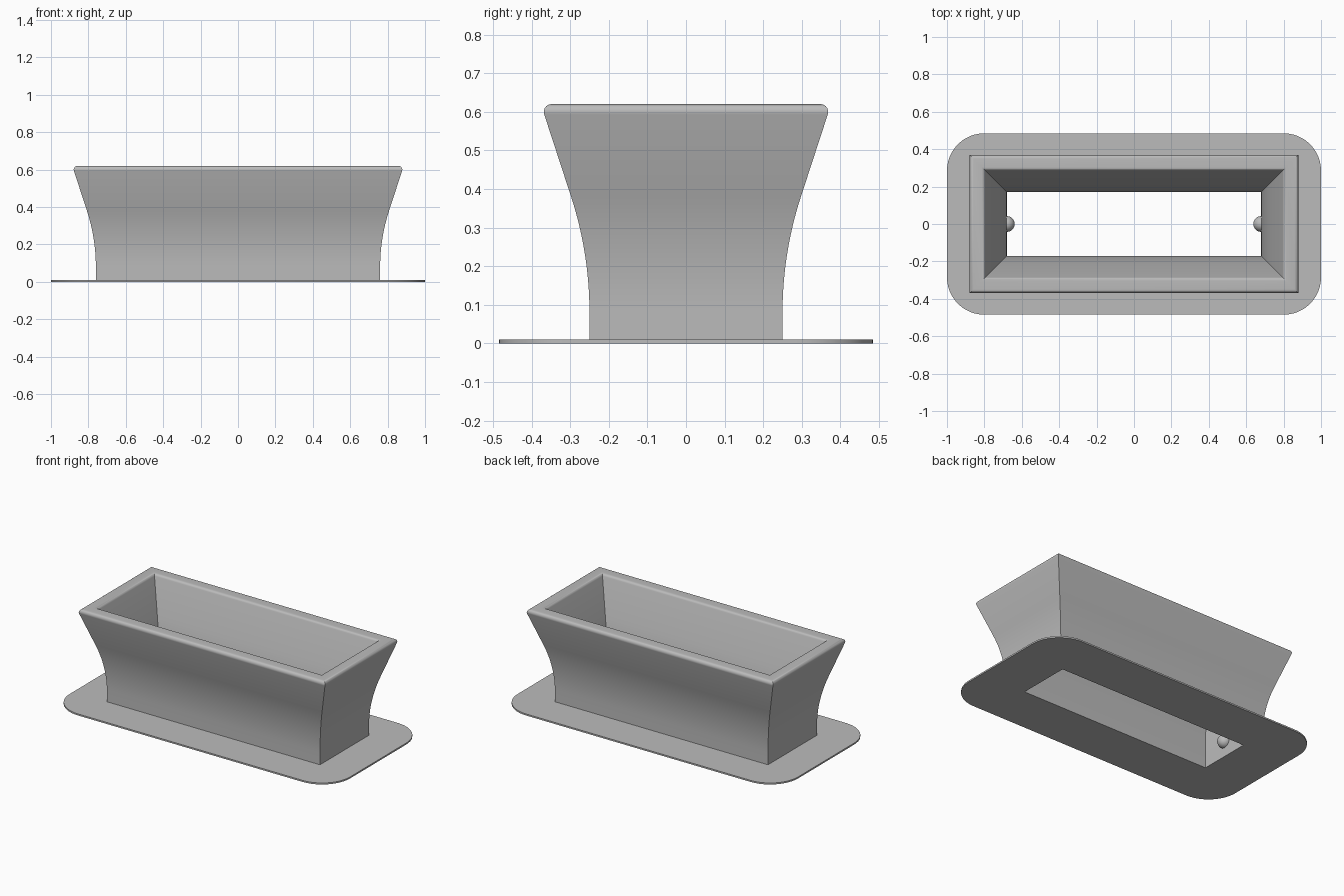
import bpy, bmesh
from math import sin, cos, radians, tan, pi

cube = bpy.data.objects.get("Cube")
if cube:
    bpy.data.objects.remove(cube)

grey = bpy.data.materials.new("plain grey")
grey.use_nodes = True
grey.diffuse_color = (0.5, 0.5, 0.5, 1)
grey.node_tree.nodes["Principled BSDF"].inputs["Base Color"].default_value = (0.5, 0.5, 0.5, 1)

HALF_X, HALF_Y, WALL, PLATE = 0.76, 0.25, 0.08, 0.01
FLARE = radians(18)


def finish(name, bm):
    bmesh.ops.recalc_face_normals(bm, faces=bm.faces)
    mesh = bpy.data.meshes.new(name)
    bm.to_mesh(mesh)
    bm.free()
    mesh.materials.append(grey)
    obj = bpy.data.objects.new(name, mesh)
    bpy.context.collection.objects.link(obj)
    bpy.ops.object.select_all(action="DESELECT")
    obj.select_set(True)
    bpy.context.view_layer.objects.active = obj
    bpy.ops.object.shade_smooth_by_angle(angle=radians(35))
    return obj


def rectangle(bm, offset, z):
    x, y = HALF_X + offset, HALF_Y + offset
    return [bm.verts.new((sx * x, sy * y, z)) for sx, sy in ((1, 1), (-1, 1), (-1, -1), (1, -1))]


# Wall section: straight foot, curved flare, straight lip
def wall_side(shift, radius, top):
    foot, steps = 0.08, 12
    side = [(shift, PLATE)]
    for i in range(steps + 1):
        a = FLARE * i / steps
        side.append((shift + radius * (1 - cos(a)), foot + radius * sin(a)))
    o, z = side[-1]
    side.append((o + (top - z) * tan(FLARE), top))
    return side


outer = wall_side(0, 0.97, 0.595)
inner = wall_side(-WALL, 1.05, 0.602)


# Rounded lip corners
def lip_arc(centre, radius, start, end, steps=8):
    angles = [start + (end - start) * i / steps for i in range(steps + 1)]
    return [(centre[0] + radius * cos(a), centre[1] + radius * sin(a)) for a in angles]


R = 0.02
outer_arc = lip_arc((outer[-1][0] - R * cos(FLARE), 0.6), R, -FLARE, pi / 2)
inner_arc = lip_arc((inner[-1][0] + R * cos(FLARE), 0.6), R, pi / 2, pi - FLARE)
section = outer[:-1] + outer_arc + inner_arc + inner[-2::-1]

# Flared open trough
bm = bmesh.new()
rings = [rectangle(bm, o, z) for o, z in section]
for a, b in zip(rings, rings[1:] + rings[:1]):
    for i in range(4):
        j = (i + 1) % 4
        bm.faces.new((a[i], a[j], b[j], b[i]))
finish("flared_trough", bm)

# Base flange with rounded corners and a rectangular opening
bm = bmesh.new()
radius, steps = 0.2, 12
rim = []
for k, (sx, sy) in enumerate(((1, 1), (-1, 1), (-1, -1), (1, -1))):
    for i in range(steps + 1):
        a = pi / 2 * (k + i / steps)
        rim.append(bm.verts.new((sx * (1 - radius) + radius * cos(a),
                                 sy * (0.485 - radius) + radius * sin(a), 0)))
hole = rectangle(bm, -WALL, 0)
edges = [bm.edges.new((loop[i - 1], loop[i])) for loop in (rim, hole) for i in range(len(loop))]
bmesh.ops.triangle_fill(bm, edges=edges, use_beauty=True)
top = bmesh.ops.extrude_face_region(bm, geom=bm.faces[:], use_keep_orig=True)
bmesh.ops.translate(bm, vec=(0, 0, PLATE), verts=[v for v in top["geom"] if isinstance(v, bmesh.types.BMVert)])
finish("base_flange", bm)

# Round studs on the inner end walls
for side, sx in (("left", 1), ("right", -1)):
    bm = bmesh.new()
    bmesh.ops.create_uvsphere(bm, u_segments=32, v_segments=16, radius=0.042)
    stud = finish(side + "_stud", bm)
    stud.location = (sx * (HALF_X - WALL), 0, 0.1)
